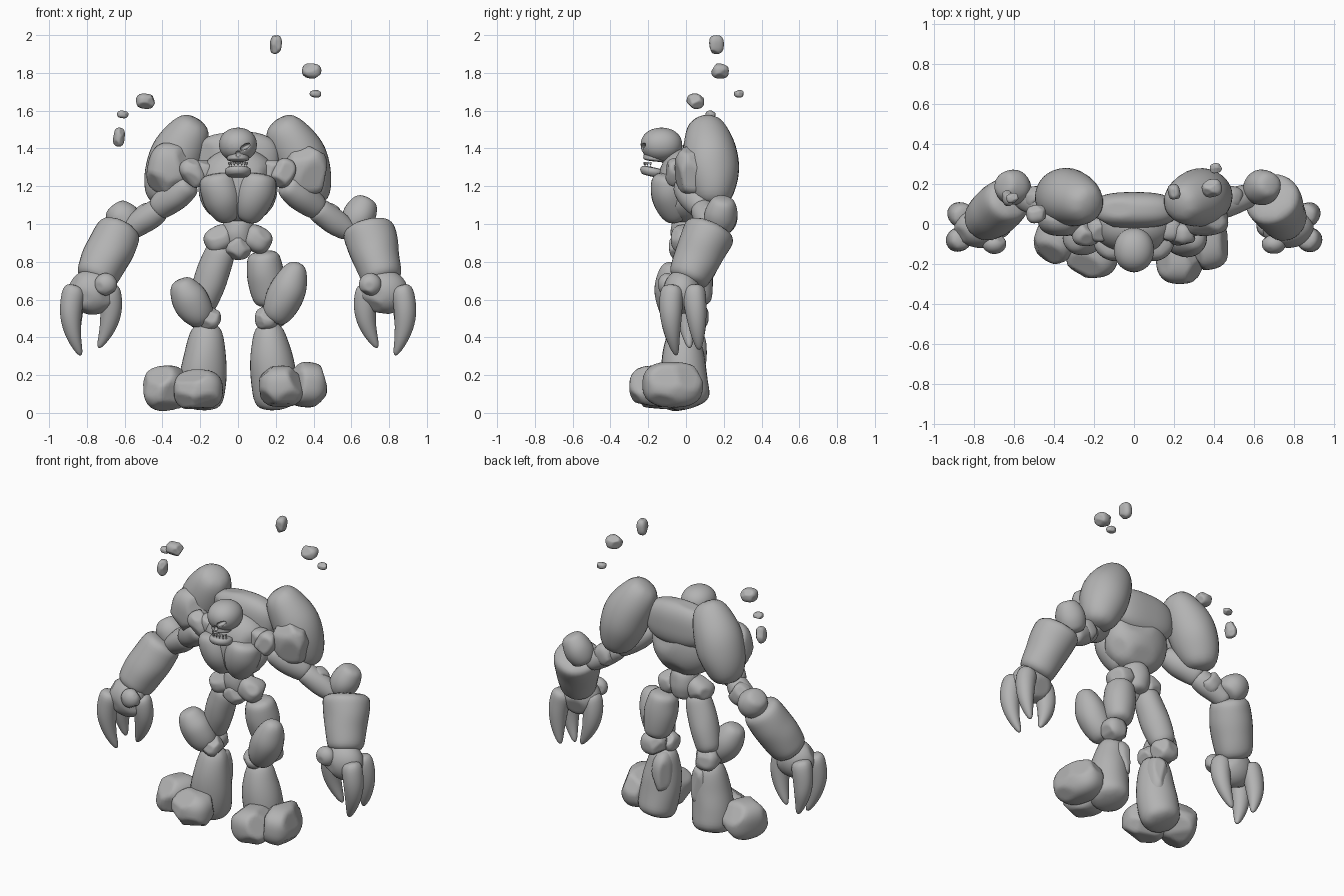
import bpy, bmesh, math, random
from mathutils import Vector, Matrix, Euler

random.seed(4)
cube = bpy.data.objects.get("Cube")
if cube:
    bpy.data.objects.remove(cube)

brightness = .45
grey = (brightness, brightness, brightness, 1)
stone = bpy.data.materials.new("grey_stone")
stone.use_nodes = True
stone.diffuse_color = grey
stone.node_tree.nodes["Principled BSDF"].inputs["Base Color"].default_value = grey
sides = {"left": 1, "right": -1}


def finish(name, bm):
    """Turn a bmesh into a smooth stone object."""
    bmesh.ops.recalc_face_normals(bm, faces=bm.faces)
    mesh = bpy.data.meshes.new(name)
    bm.to_mesh(mesh)
    bm.free()
    mesh.materials.append(stone)
    mesh.shade_smooth()
    obj = bpy.data.objects.new(name, mesh)
    bpy.context.collection.objects.link(obj)
    return obj


def rock(name, centre, radii, turn=(0, 0, 0), chips=9, mirror=1, boxy=2.6):
    """Boxy ellipsoid with a few random planes chipped off; mirror=-1 flips it in x."""
    bm = bmesh.new()
    bmesh.ops.create_icosphere(bm, subdivisions=4, radius=1)
    normals = [Vector(random.gauss(0, 1) for axis in "xyz").normalized() for chip in range(chips)]
    planes = [(normal, random.uniform(.85, 1)) for normal in normals]
    for vert in bm.verts:
        vert.co /= sum(abs(c) ** boxy for c in vert.co) ** (1 / boxy)
        reach = 1
        for normal, distance in planes:
            facing = vert.co.dot(normal)
            if facing > distance:
                reach = min(reach, distance / facing)
        vert.co *= reach
    bm.transform(Matrix.Diagonal((*radii, 1)))
    bm.transform(Matrix.Translation(centre) @ Euler(turn).to_matrix().to_4x4())
    bm.transform(Matrix.Diagonal((mirror, 1, 1, 1)))
    return finish(name, bm)


def limb(name, start, end, radii, bend=(0, 0, 0), depth=1, mirror=1, steps=6, sides=8, rough=.06):
    """Softened tube; radii are given at the start, middle and end, bend shifts the middle."""
    bm = bmesh.new()
    start, end, bend = Vector(start), Vector(end), Vector(bend)
    first, middle, last = radii
    loops = []
    for step in range(steps):
        t = step / (steps - 1)
        hump = 4 * t * (1 - t)
        point = start.lerp(end, t) + bend * hump
        along = (end - start + bend * (4 - 8 * t)).normalized()
        radius = first + (last - first) * t + (middle - (first + last) / 2) * hump
        front = Vector((0, 1, 0))
        front = (front - along * front.dot(along)).normalized()
        across = along.cross(front)
        loop = []
        for side in range(sides):
            angle = math.tau * (side + .5) / sides
            size = radius * random.uniform(1 - rough, 1 + rough) * 1.1
            offset = front * math.cos(angle) * depth + across * math.sin(angle)
            loop.append(bm.verts.new(point + offset * size))
        loops.append(loop)
    for low, high in zip(loops, loops[1:]):
        for side in range(sides):
            after = (side + 1) % sides
            bm.faces.new((low[side], low[after], high[after], high[side]))
    bm.faces.new(loops[0])
    bm.faces.new(loops[-1])
    bm.transform(Matrix.Diagonal((mirror, 1, 1, 1)))
    obj = finish(name, bm)
    soften = obj.modifiers.new("soften", "SUBSURF")
    soften.levels = soften.render_levels = 2
    return obj


def rock_pair(name, centre, radii, turn=(0, 0, 0), chips=9, boxy=2.6):
    return [rock(f"{side}_{name}", centre, radii, turn, chips, mirror, boxy)
            for side, mirror in sides.items()]


def limb_pair(name, start, end, radii, bend=(0, 0, 0), depth=1):
    for side, mirror in sides.items():
        limb(f"{side}_{name}", start, end, radii, bend, depth, mirror)


# Torso and pelvis
rock("torso", centre=(0, 0, 1.2), radii=(.21, .15, .2), chips=6, boxy=2.2)
rock("upper_back", centre=(0, .07, 1.35), radii=(.22, .09, .14), chips=4)
limb_pair("chest", start=(.11, -.08, 1.27), end=(.04, -.03, 1.02),
          radii=(.09, .11, .06), bend=(.01, -.02, 0))
limb("waist", start=(0, .02, .84), end=(0, 0, 1.04), radii=(.06, .09, .07))
rock("pelvis_front", centre=(0, -.03, .88), radii=(.07, .06, .07))
rock_pair("hip", centre=(.1, 0, .92), radii=(.08, .08, .07), turn=(0, .5, 0))

# Skull with slanted eye sockets and a nose hole cut out
skull = rock("skull", centre=(0, -.13, 1.42), radii=(.1, .11, .09), chips=0, boxy=2.1)
upper_jaw = limb("upper_jaw", start=(0, -.17, 1.33), end=(0, -.16, 1.42),
                 radii=(.06, .06, .07), rough=0)
cutters = rock_pair("eye_cutter", centre=(.04, -.23, 1.41), radii=(.03, .04, .013),
                    turn=(0, -.5, 0), chips=0, boxy=2)
cutters.append(rock("nose_cutter", centre=(0, -.24, 1.37), radii=(.013, .03, .016), chips=0))
for cutter in cutters:
    cutter.hide_render = True
    cutter.hide_viewport = True
    for target in (skull, upper_jaw):
        cut = target.modifiers.new(cutter.name, "BOOLEAN")
        cut.operation = "DIFFERENCE"
        cut.object = cutter

# Lower jaw, neck and two curved rows of teeth
limb("lower_jaw", start=(0, -.18, 1.25), end=(0, -.17, 1.3), radii=(.05, .07, .06), rough=0)
limb("neck", start=(0, -.02, 1.22), end=(0, -.1, 1.38), radii=(.07, .05, .05))
for row, height, tip in (("upper", 1.33, -.02), ("lower", 1.29, .02)):
    for tooth in range(7):
        angle = (tooth - 3) * .4
        root = Vector((.05 * math.sin(angle), -.17 - .05 * math.cos(angle), height))
        limb(f"{row}_tooth_{tooth + 1}", root, root + Vector((0, 0, tip)),
             radii=(.008, .007, .003), steps=3, sides=5)

# Shoulders and upper arms
limb_pair("shoulder_shell", start=(.21, .09, 1.56), end=(.4, .14, 1.09),
          radii=(.08, .15, .08), bend=(.03, .02, 0))
rock_pair("shoulder_rock", centre=(.36, .04, 1.29), radii=(.12, .1, .14), turn=(0, -.2, 0))
rock_pair("collar_rock", centre=(.24, -.05, 1.27), radii=(.06, .06, .08), turn=(0, .5, 0))
rock_pair("collar_link", centre=(.18, -.03, 1.28), radii=(.06, .06, .06))
limb_pair("upper_arm", start=(.24, -.02, 1.22), end=(.44, .1, 1.07), radii=(.06, .08, .06))
limb_pair("lower_bicep", start=(.4, .08, 1.09), end=(.6, .15, .95), radii=(.06, .07, .05))
rock_pair("elbow_link", centre=(.48, .13, 1.04), radii=(.06, .06, .07), turn=(0, .6, 0))

# Spiked elbows and forearms, posed a little apart on each side
limb("left_elbow", start=(.6, .17, .96), end=(.69, .2, 1.14), radii=(.06, .09, .05))
limb("right_elbow", start=(.56, .17, .97), end=(.66, .2, 1.1), radii=(.06, .09, .05), mirror=-1)
limb("left_forearm", start=(.68, .14, 1), end=(.77, 0, .68), radii=(.14, .13, .1))
limb("right_forearm", start=(.61, .14, 1), end=(.77, 0, .68), radii=(.11, .13, .1), mirror=-1)

# Clawed hands
rock_pair("palm", centre=(.77, -.02, .64), radii=(.13, .1, .12), boxy=2)
rock_pair("knuckle", centre=(.7, -.1, .68), radii=(.06, .05, .06), boxy=2)
claw = (.06, .055, .012)
limb_pair("front_claw", start=(.86, -.07, .68), end=(.83, -.05, .3), radii=claw, bend=(.04, -.02, 0))
limb_pair("back_claw", start=(.85, .04, .68), end=(.85, .07, .33), radii=claw, bend=(.03, 0, 0))
limb_pair("thumb_claw", start=(.69, -.02, .68), end=(.74, .02, .34), radii=claw, bend=(-.04, 0, 0))

# Thighs and knee guards, with the left leg held higher
limb("left_thigh", start=(.13, .03, .86), end=(.17, .06, .56), radii=(.08, .1, .07))
limb("right_thigh", start=(.08, 0, .9), end=(.2, .04, .54), radii=(.07, .09, .07), mirror=-1)
limb("left_knee_guard", start=(.32, -.08, .8), end=(.18, -.04, .48),
     radii=(.04, .1, .06), bend=(.01, -.01, 0))
limb("right_knee_guard", start=(.31, -.08, .71), end=(.17, -.04, .47),
     radii=(.05, .1, .05), bend=(.01, 0, 0), mirror=-1)
rock_pair("knee", centre=(.15, -.04, .5), radii=(.06, .07, .06))
rock_pair("knee_back", centre=(.19, .05, .51), radii=(.08, .07, .07))

# Shins flaring into the heels, and blocky feet
limb_pair("shin", start=(.16, 0, .48), end=(.2, .03, .02), radii=(.07, .12, .11), bend=(0, -.03, 0))
rock_pair("calf", centre=(.14, .01, .32), radii=(.06, .1, .14))
rock("left_outer_toe", centre=(.36, -.07, .15), radii=(.11, .16, .12), turn=(0, .1, .2))
rock("left_inner_toe", centre=(.23, -.17, .14), radii=(.12, .13, .11))
rock("right_outer_toe", centre=(-.38, -.06, .13), radii=(.11, .14, .12), turn=(0, -.1, -.4))
rock("right_inner_toe", centre=(-.21, -.15, .12), radii=(.13, .12, .11))

# Floating stones: centre, width and height
stones = [((.2, .16, 1.95), .03, .05), ((.39, .18, 1.81), .05, .04), ((.41, .28, 1.69), .03, .02),
          ((-.49, .05, 1.65), .05, .04), ((-.61, .13, 1.58), .03, .02), ((-.63, .13, 1.46), .03, .05)]
for number, (centre, width, height) in enumerate(stones, start=1):
    rock(f"floating_stone_{number}", centre, (width, (width + height) / 2, height), turn=(0, .1, .2))
